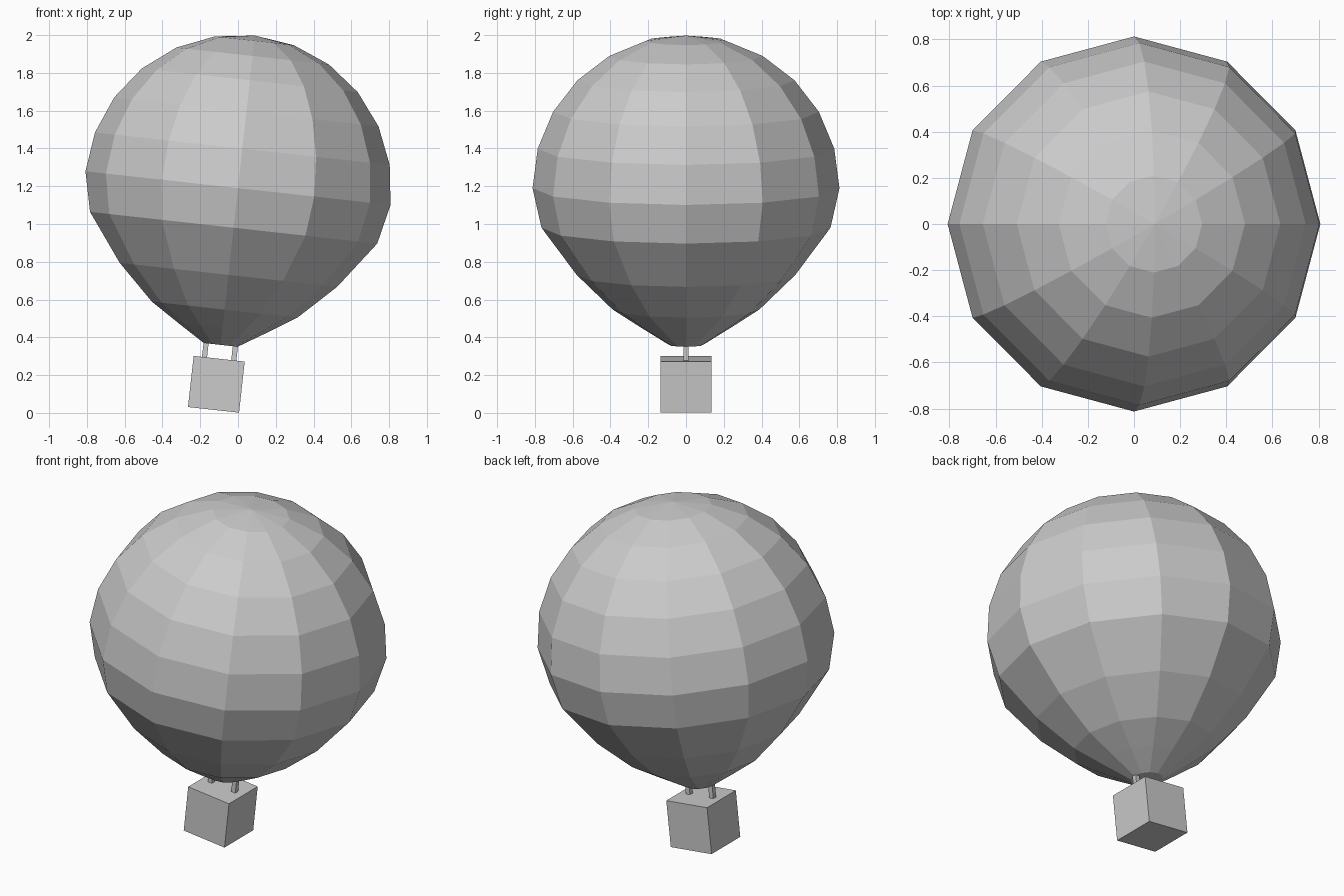
import bpy, bmesh
from math import sin, cos, pi, radians
from mathutils import Matrix

if "Cube" in bpy.data.objects:
    bpy.data.objects.remove(bpy.data.objects["Cube"])

# Whole model leans about the envelope's centre
TILT = Matrix.Translation((0, 0, 1.19)) @ Matrix.Rotation(radians(6.3), 4, 'Y')
R, SIDES = 0.8125, 12


def finish(name, bm):
    bmesh.ops.recalc_face_normals(bm, faces=bm.faces)
    bm.transform(TILT)
    mesh = bpy.data.meshes.new(name)
    bm.to_mesh(mesh)
    bm.free()
    bpy.context.collection.objects.link(bpy.data.objects.new(name, mesh))


def box(name, centre, size):
    bm = bmesh.new()
    m = Matrix.Translation(centre) @ Matrix.Diagonal((*size, 1))
    bmesh.ops.create_cube(bm, size=1, matrix=m)
    finish(name, bm)


# Envelope: tapered lower rings, spherical upper rings, pole on top
profile = [(0.09, -0.835), (0.235, -0.745), (0.388, -0.647),
           (0.579, -0.462), (0.765, -0.211)]
profile += [(R * cos(radians(15 * i)), R * sin(radians(15 * i))) for i in range(6)]
bm = bmesh.new()
rings = [[bm.verts.new((r * cos(2 * pi * k / SIDES), r * sin(2 * pi * k / SIDES), z))
          for k in range(SIDES)] for r, z in profile]
pole = bm.verts.new((0, 0, R))
for k in range(SIDES):
    n = (k + 1) % SIDES
    for a, b in zip(rings, rings[1:]):
        bm.faces.new((a[k], a[n], b[n], b[k]))
    bm.faces.new((rings[-1][k], rings[-1][n], pole))
bm.faces.new(rings[0][::-1])
finish("envelope", bm)

# Basket
box("basket", (0, 0, -1.045), (0.272, 0.272, 0.272))

# Struts joining basket and envelope
for side, x in (("left", -0.078), ("right", 0.078)):
    box(side + "_strut", (x, 0, -0.868), (0.027, 0.027, 0.1))
